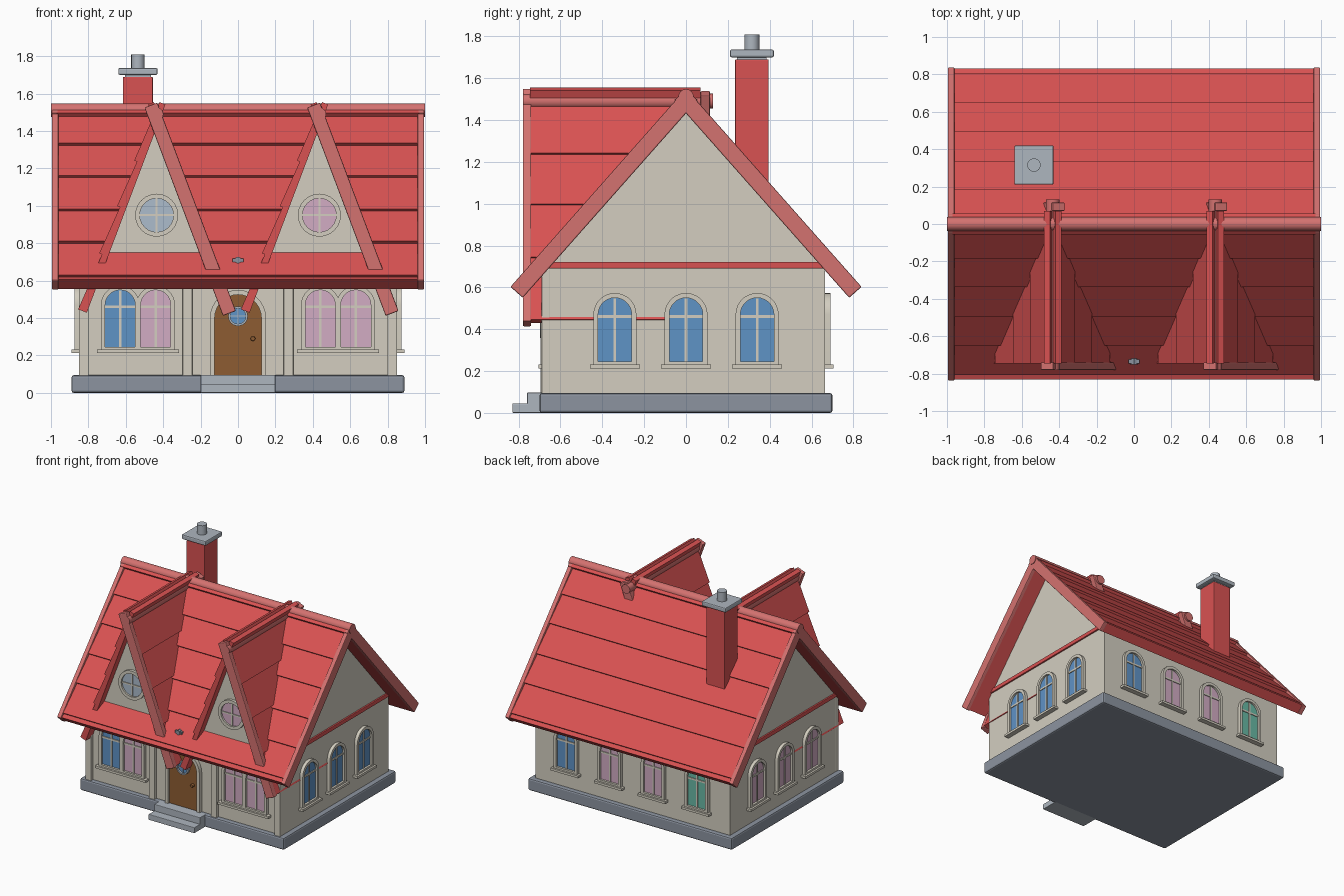
import bpy, bmesh, math
from mathutils import Vector

if "Cube" in bpy.data.objects:
    bpy.data.objects.remove(bpy.data.objects["Cube"])


def material(name, r, g, b):
    m = bpy.data.materials.new(name)
    lin = [(c / 255 / 12.92) if c < 11 else ((c / 255 + 0.055) / 1.055) ** 2.4 for c in (r, g, b)]
    m.diffuse_color = (*lin, 1)
    m.use_nodes = True
    m.node_tree.nodes["Principled BSDF"].inputs["Base Color"].default_value = m.diffuse_color
    return m


RED = material("roof red", 217, 82, 82)
TRIM = material("trim rose", 212, 114, 112)
WALL = material("plaster", 211, 206, 192)
STONE = material("base stone", 140, 148, 160)
PALE = material("pale stone", 174, 182, 191)
BLUE = material("blue glass", 95, 147, 198)
PINK = material("pink glass", 210, 172, 196)
TEAL = material("teal glass", 105, 185, 165)
MIST = material("mist glass", 172, 188, 204)
WOOD = material("door wood", 141, 92, 50)


def finish(name, bm, mat, bevel=0, smooth=False):
    bmesh.ops.recalc_face_normals(bm, faces=bm.faces)
    me = bpy.data.meshes.new(name)
    bm.to_mesh(me)
    bm.free()
    me.materials.append(mat)
    ob = bpy.data.objects.new(name, me)
    bpy.context.collection.objects.link(ob)
    if bevel:
        mod = ob.modifiers.new("bevel", 'BEVEL')
        mod.width, mod.segments = bevel, 2
    if smooth:
        bpy.ops.object.select_all(action='DESELECT')
        ob.select_set(True)
        bpy.context.view_layer.objects.active = ob
        bpy.ops.object.shade_smooth_by_angle(angle=math.radians(40))
    return ob


def at(axis, u, v, a):
    return {'x': (a, u, v), 'y': (u, a, v), 'z': (u, v, a)}[axis]


def prism(name, pts, axis, a0, a1, mat, bevel=0, smooth=False):
    """Extrude a 2D outline along an axis from a0 to a1."""
    bm = bmesh.new()
    lo = [bm.verts.new(at(axis, u, v, a0)) for u, v in pts]
    hi = [bm.verts.new(at(axis, u, v, a1)) for u, v in pts]
    bm.faces.new(lo)
    bm.faces.new(hi)
    for i in range(len(pts)):
        j = (i + 1) % len(pts)
        bm.faces.new((lo[i], lo[j], hi[j], hi[i]))
    return finish(name, bm, mat, bevel, smooth)


def ring(name, outer, inner, axis, a0, a1, mat):
    """Extruded frame between two outlines with equal point counts."""
    bm = bmesh.new()
    loops = [[bm.verts.new(at(axis, u, v, a)) for u, v in pts]
             for pts, a in ((outer, a0), (outer, a1), (inner, a1), (inner, a0))]
    n = len(outer)
    for k in range(4):
        p, q = loops[k], loops[(k + 1) % 4]
        for i in range(n):
            j = (i + 1) % n
            bm.faces.new((p[i], p[j], q[j], q[i]))
    return finish(name, bm, mat, 0, True)


def box(name, x0, x1, y0, y1, z0, z1, mat, bevel=0):
    return prism(name, [(x0, y0), (x1, y0), (x1, y1), (x0, y1)], 'z', z0, z1, mat, bevel)


def circle(u, v, r, n=24):
    return [(u + r * math.cos(2 * math.pi * i / n), v + r * math.sin(2 * math.pi * i / n)) for i in range(n)]


def arch(u, hw, z0, zs, n=14):
    return [(u - hw, z0), (u + hw, z0)] + [
        (u + hw * math.cos(math.pi * i / n), zs + hw * math.sin(math.pi * i / n)) for i in range(n + 1)]


def rect(u, v, hu, hv):
    return [(u - hu, v - hv), (u + hu, v - hv), (u + hu, v + hv), (u - hu, v + hv)]


def arched_window(name, axis, wall, sign, u, glass, sill=True):
    def d(k):
        return wall + sign * k
    prism(name + "_glass", arch(u, 0.082, 0.24, 0.47), axis, d(-0.01), d(0.008), glass)
    ring(name + "_frame", arch(u, 0.103, 0.225, 0.47), arch(u, 0.08, 0.245, 0.47), axis, d(-0.01), d(0.025), WALL)
    prism(name + "_mullion", rect(u, 0.395, 0.006, 0.152), axis, d(0), d(0.014), WALL)
    prism(name + "_crossbar", rect(u, 0.46, 0.08, 0.007), axis, d(0), d(0.014), WALL)
    if sill:
        prism(name + "_sill", rect(u, 0.222, 0.12, 0.009), axis, d(-0.01), d(0.04), WALL)


def round_window(name, u, v, r, wall, glass, rim):
    prism(name + "_glass", circle(u, v, r), 'y', wall + 0.01, wall - 0.008, glass)
    ring(name + "_frame", circle(u, v, r * 1.25), circle(u, v, r * 0.98), 'y', wall + 0.01, wall - 0.022, rim)
    prism(name + "_mullion", rect(u, v, r * 0.06, r), 'y', wall, wall - 0.014, rim)
    prism(name + "_crossbar", rect(u, v, r, r * 0.06), 'y', wall, wall - 0.014, rim)


def slope(cx, apex, run, side, sn):
    """Map (distance down slope, height off slope) points to a cross-section."""
    d = Vector((run, -1)).normalized()
    n = Vector((-d.y, d.x))
    return [(cx + side * (s * d.x + h * n.x), apex + s * d.y + h * n.y) for s, h in sn]


def shingles(ends, depth, step):
    pts, s0 = [], 0
    for s in ends:
        pts += [(s0, -step), (s, 0)]
        s0 = s
    return pts + [(s0, -depth), (0, -depth)]


# Base and front steps
box("base", -0.89, 0.89, -0.7, 0.7, 0, 0.095, STONE, 0.012)
box("lower_step", -0.2, 0.2, -0.83, -0.69, 0, 0.045, PALE, 0.004)
box("upper_step", -0.2, 0.2, -0.76, -0.68, 0, 0.097, PALE, 0.004)

# Walls with gable ends
prism("house_walls", [(-0.665, 0.09), (0.665, 0.09), (0.665, 0.7), (0, 1.45), (-0.665, 0.7)], 'x', -0.85, 0.85, WALL)
for s in (-1, 1):
    box("gable_band", s * 0.84, s * 0.862, -0.665, 0.665, 0.69, 0.722, RED, 0.004)
    for x in (0.825, 0.27):
        box("pilaster", s * x - 0.026, s * x + 0.026, -0.69, -0.65, 0.09, 0.69, WALL, 0.004)

# Main roof: overlapping rows, barge boards and ridge
RUN = 1 / 1.13
rows = shingles([0.28, 0.51, 0.75, 0.98, 1.22, 1.255], 0.075, 0.018)
board = [(0, 0.004), (1.262, 0.004), (1.262, -0.075), (0, -0.075)]
for side in (-1, 1):
    prism("roof_slope", slope(0, 1.545, RUN, side, rows), 'x', -0.97, 0.97, RED)
    for s in (-1, 1):
        prism("barge_board", slope(0, 1.545, RUN, side, board), 'x', s * 0.96, s * 0.995, TRIM, 0.006)
prism("roof_ridge", circle(0, 1.511, 0.037, 16), 'x', -1, 1, TRIM, 0, True)

# Dormers
DR = 0.377
d_rows = shingles([0.34, 0.6, 0.87, 1.19], 0.05, 0.016)
d_board = [(0, 0.004), (1.19, 0.004), (1.19, -0.07), (0, -0.07)]
for cx, glass in ((-0.435, MIST), (0.435, PINK)):
    for side in (-1, 1):
        prism("dormer_slope", slope(cx, 1.56, DR, side, d_rows), 'y', -0.745, 0.07, RED)
    prism("dormer_front_board", slope(cx, 1.55, DR, 1, d_board), 'y', -0.78, -0.74, TRIM, 0.006)
    prism("dormer_back_board", slope(cx, 1.54, DR, -1, [(0, 0), (0.2, 0), (0.2, -0.07), (0, -0.07)]),
          'y', 0.07, 0.115, TRIM, 0.006)
    prism("dormer_ridge", circle(cx, 1.49, 0.036, 16), 'y', -0.78, 0.13, TRIM, 0, True)
    prism("dormer_gable", [(cx - 0.28, 0.7), (cx + 0.28, 0.7), (cx, 1.43)], 'y', -0.685, -0.6, WALL)
    round_window("dormer_window", cx, 0.95, 0.092, -0.685, glass, WALL)

# Windows on all four walls
for x, g in ((-0.63, BLUE), (-0.44, PINK), (0.44, PINK), (0.63, PINK)):
    arched_window("front_window", 'y', -0.665, -1, x, g, False)
for s in (-1, 1):
    box("front_window_sill", s * 0.535 - 0.22, s * 0.535 + 0.22, -0.705, -0.66, 0.213, 0.231, WALL)
for x, g in ((0.57, BLUE), (0.19, PINK), (-0.19, PINK), (-0.57, TEAL)):
    arched_window("back_window", 'y', 0.665, 1, x, g)
for y in (-0.34, 0, 0.34):
    arched_window("right_window", 'x', 0.85, 1, y, BLUE)
    arched_window("left_window", 'x', -0.85, -1, y, PINK)

# Door
prism("door", arch(0, 0.127, 0.095, 0.4), 'y', -0.65, -0.675, WOOD)
ring("door_frame", arch(0, 0.15, 0.092, 0.4), arch(0, 0.125, 0.094, 0.4), 'y', -0.65, -0.695, WALL)
round_window("door_window", 0, 0.41, 0.042, -0.675, BLUE, PALE)
prism("door_knob", circle(0.08, 0.29, 0.013, 12), 'y', -0.67, -0.695, WOOD, 0.004, True)

# Small ornament above the door
prism("ornament_disc", circle(0, 0.71, 0.018, 8), 'y', -0.75, -0.72, STONE)
box("ornament_bar", -0.03, 0.03, -0.745, -0.725, 0.7, 0.718, STONE)

# Chimney
box("chimney", -0.615, -0.455, 0.235, 0.395, 1.0, 1.69, RED, 0.005)
box("chimney_neck", -0.605, -0.465, 0.245, 0.385, 1.68, 1.71, PALE)
box("chimney_cap", -0.64, -0.43, 0.21, 0.42, 1.7, 1.737, PALE, 0.008)
prism("chimney_pot", circle(-0.535, 0.315, 0.036, 16), 'z', 1.73, 1.81, PALE, 0, True)
